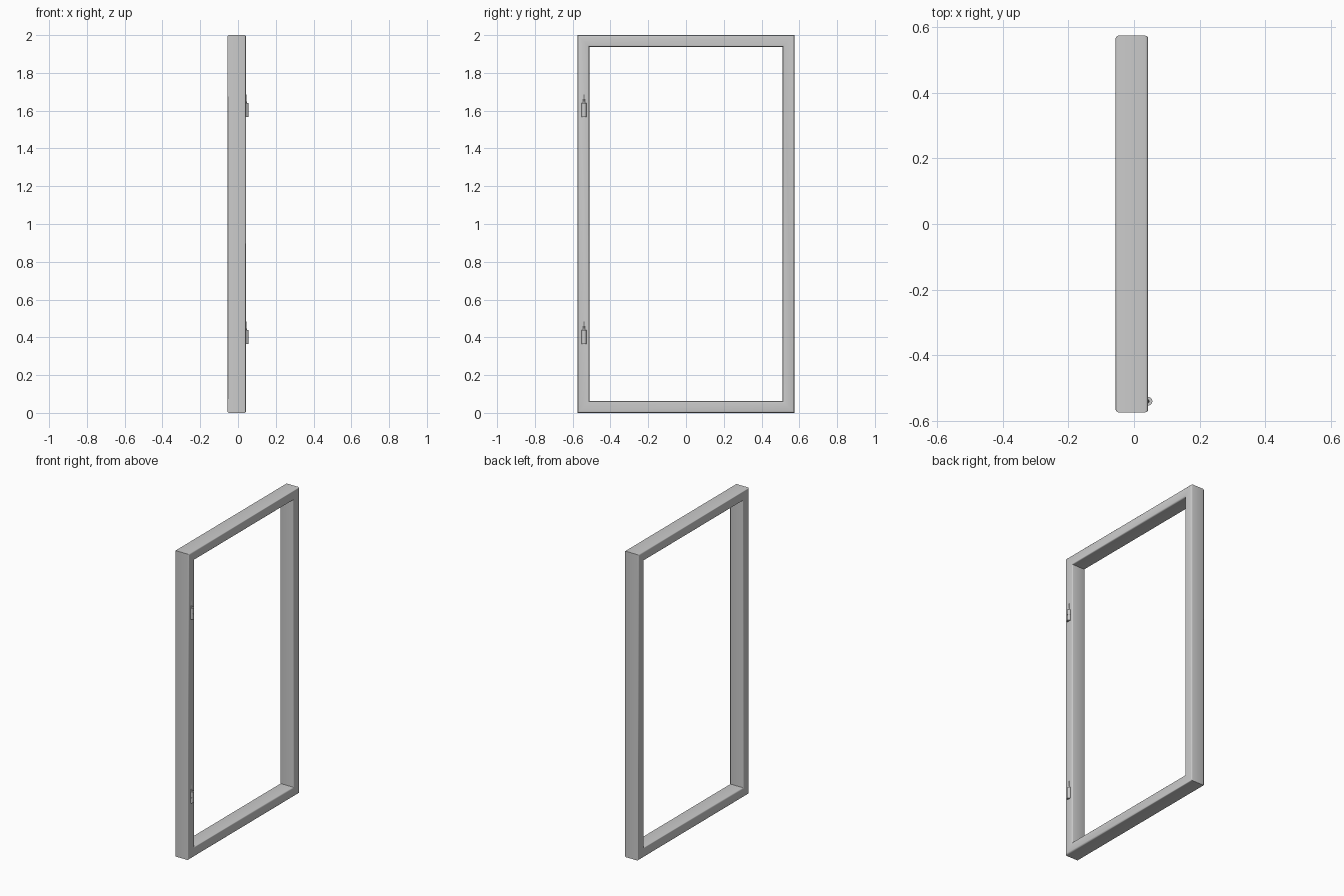
import bpy, bmesh, math

if "Cube" in bpy.data.objects:
    bpy.data.objects.remove(bpy.data.objects["Cube"])

X0, X1 = -0.056, 0.043      # frame depth
HALF_W, HEIGHT = 0.574, 2.0  # outer size
THICK = 0.062                # rail width
RADIUS = 0.009


def rounded_profile():
    """Rail section as (x, inset from the outer edge) with rounded corners."""
    pts = []
    corners = [(X1 - RADIUS, THICK - RADIUS, 0), (X0 + RADIUS, THICK - RADIUS, 90),
               (X0 + RADIUS, RADIUS, 180), (X1 - RADIUS, RADIUS, 270)]
    for cx, cd, start in corners:
        for i in range(4):
            a = math.radians(start + i * 30)
            pts.append((cx + RADIUS * math.cos(a), cd + RADIUS * math.sin(a)))
    return pts


def finish(name, bm):
    bmesh.ops.recalc_face_normals(bm, faces=bm.faces)
    mesh = bpy.data.meshes.new(name)
    bm.to_mesh(mesh)
    bm.free()
    obj = bpy.data.objects.new(name, mesh)
    bpy.context.collection.objects.link(obj)
    bpy.context.view_layer.objects.active = obj
    obj.select_set(True)
    bpy.ops.object.shade_smooth_by_angle(angle=math.radians(40))
    obj.select_set(False)
    return obj


# Door frame: section swept round the rectangle with mitred corners
bm = bmesh.new()
rings = []
for sy, sz in [(-1, -1), (1, -1), (1, 1), (-1, 1)]:
    rings.append([bm.verts.new((x, sy * (HALF_W - d), HEIGHT / 2 + sz * (HEIGHT / 2 - d)))
                  for x, d in rounded_profile()])
for k in range(4):
    a, b = rings[k], rings[(k + 1) % 4]
    for i in range(len(a)):
        j = (i + 1) % len(a)
        bm.faces.new((a[i], a[j], b[j], b[i]))
finish("door_frame", bm)


def hinge(name, z):
    # Two stacked knuckles
    bm = bmesh.new()
    for dz in (-0.0185, 0.0185):
        res = bmesh.ops.create_cone(bm, cap_ends=True, segments=20, radius1=0.013,
                                    radius2=0.013, depth=0.036)
        bmesh.ops.translate(bm, verts=res["verts"], vec=(0.043, -0.54, z + dz))
    # Thin pin above the knuckles
    res = bmesh.ops.create_cone(bm, cap_ends=True, segments=12, radius1=0.006,
                                radius2=0.003, depth=0.05)
    bmesh.ops.translate(bm, verts=res["verts"], vec=(0.041, -0.54, z + 0.058))
    finish(name, bm)


hinge("lower_hinge", 0.402)
hinge("upper_hinge", 1.603)
